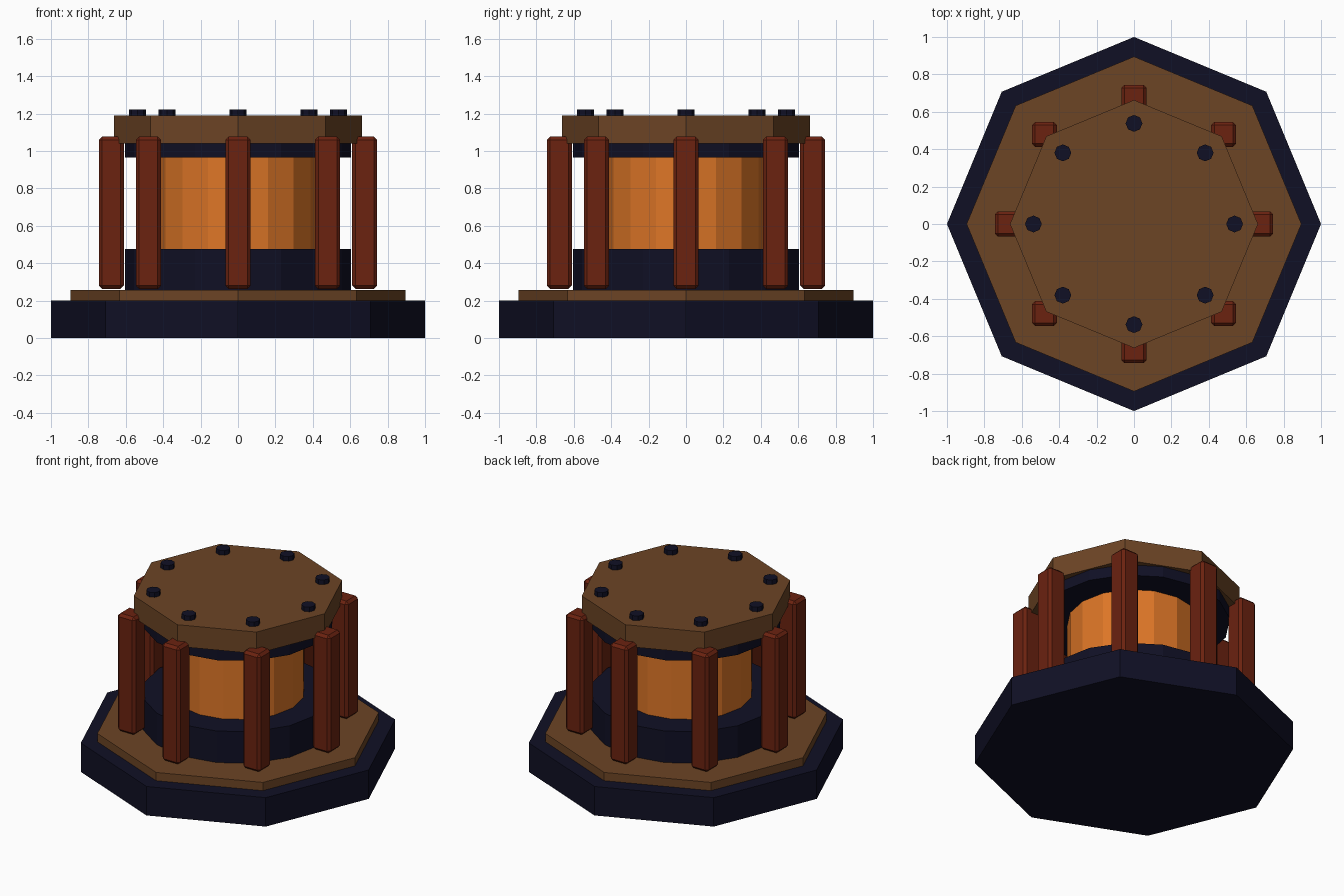
import bpy
from math import cos, sin, pi

cube = bpy.data.objects.get("Cube")
if cube:
    bpy.data.objects.remove(cube, do_unlink=True)


def material(name, r, g, b):
    mat = bpy.data.materials.new(name)
    mat.use_nodes = True
    mat.diffuse_color = (r, g, b, 1)
    mat.node_tree.nodes["Principled BSDF"].inputs["Base Color"].default_value = (r, g, b, 1)
    return mat


navy = material("dark navy", 0.005, 0.005, 0.018)
brown = material("bronze brown", 0.15, 0.058, 0.018)
red = material("rust red", 0.145, 0.016, 0.005)
orange = material("glowing orange", 0.72, 0.18, 0.02)


def prism(name, sides, radius, bottom, top, mat, x=0, y=0):
    """Upright flat-shaded prism with a corner on the x axis."""
    bpy.ops.mesh.primitive_cylinder_add(
        vertices=sides, radius=radius, depth=top - bottom,
        location=(x, y, (bottom + top) / 2))
    obj = bpy.context.object
    obj.name = name
    obj.data.materials.append(mat)
    return obj


def post(name, x, y, width, bottom, top):
    """Square bevelled post, aligned with the axes."""
    bpy.ops.mesh.primitive_cube_add(size=1, location=(x, y, (bottom + top) / 2))
    obj = bpy.context.object
    obj.name = name
    obj.scale = (width, width, top - bottom)
    bpy.ops.object.transform_apply(location=False, rotation=False, scale=True)
    obj.data.materials.append(red)
    bevel = obj.modifiers.new("edge bevel", 'BEVEL')
    bevel.width = 0.018
    bevel.segments = 1


# Stepped octagonal base
prism("base", 8, 1.0, 0, 0.2, navy)
prism("base_plate", 8, 0.895, 0.2, 0.257, brown)

# Core held between two collars
prism("lower_collar", 16, 0.603, 0.257, 0.475, navy)
prism("core", 16, 0.42, 0.475, 0.965, orange)
prism("upper_collar", 16, 0.603, 0.965, 1.04, navy)

# Octagonal lid
prism("lid", 8, 0.663, 1.04, 1.19, brown)

# Ring of posts and lid bolts
for i in range(8):
    c, s = cos(i * pi / 4), sin(i * pi / 4)
    post(f"post_{i + 1}", 0.677 * c, 0.677 * s, 0.135, 0.263, 1.077)
    prism(f"bolt_{i + 1}", 8, 0.045, 1.18, 1.222, navy, 0.538 * c, 0.538 * s)
